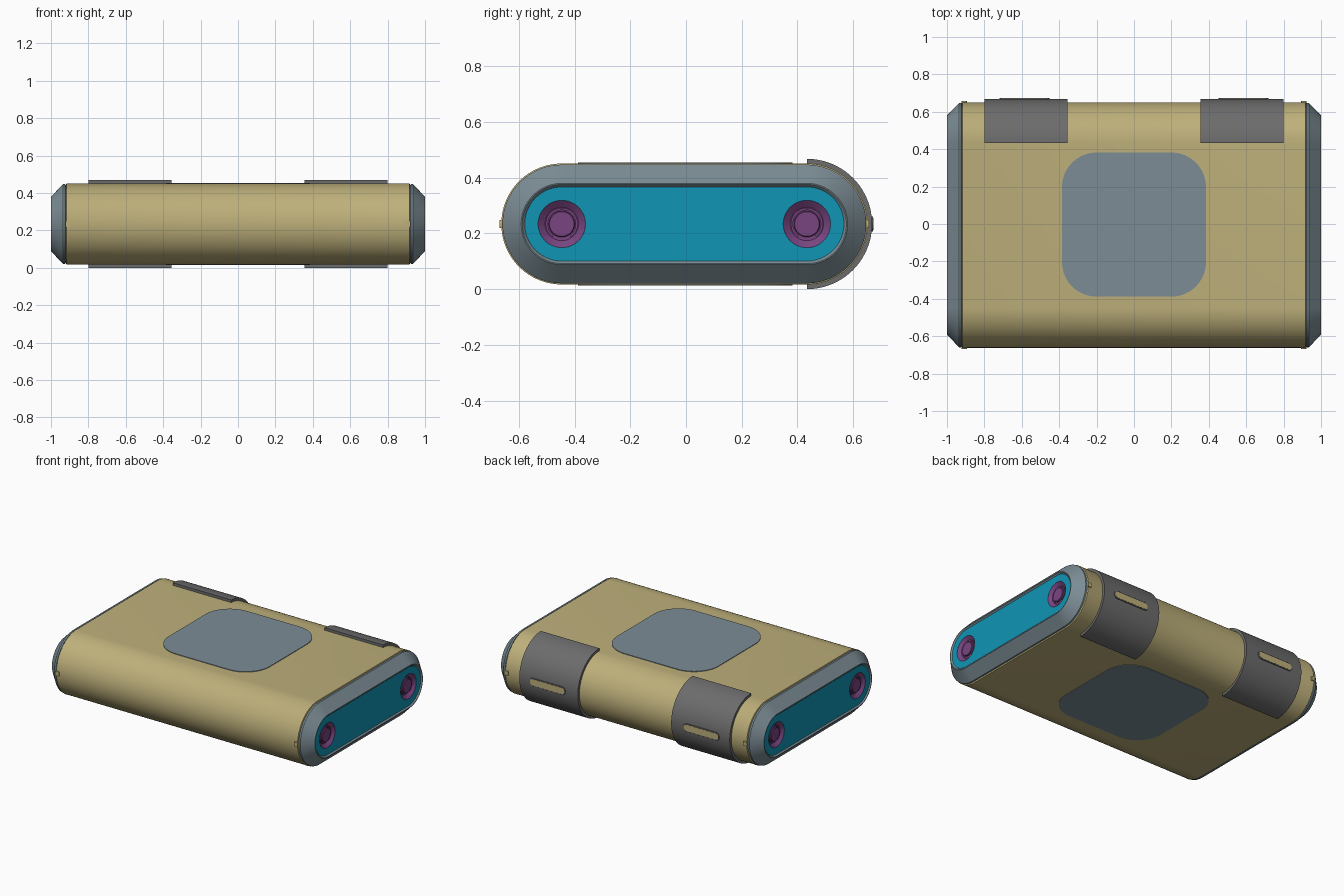
import bpy, bmesh
from math import sin, cos, pi, radians
from mathutils import Vector

cube = bpy.data.objects.get("Cube")
if cube:
    bpy.data.objects.remove(cube, do_unlink=True)


def material(name, rgb):
    m = bpy.data.materials.new(name)
    m.use_nodes = True
    m.diffuse_color = (*rgb, 1)
    m.node_tree.nodes["Principled BSDF"].inputs["Base Color"].default_value = (*rgb, 1)
    return m


TAN = material("tan", (0.51, 0.43, 0.195))
SLATE = material("slate_grey", (0.2, 0.265, 0.3))
DARK = material("dark_grey", (0.15, 0.15, 0.15))
TEAL = material("teal", (0.005, 0.3, 0.46))
PURPLE = material("purple", (0.19, 0.06, 0.22))

CY, CZ = -0.006, 0.234      # centre of the side profile
SPINE, R = 0.44, 0.216      # half distance between the round ends, their radius
parts = []

AXES = {
    "x": lambda u, v, h: Vector((h, u, v)),
    "y": lambda u, v, h: Vector((u, h, v)),
    "z": lambda u, v, h: Vector((u, v, h)),
}


def finish(name, bm, mat, recalc=True):
    bmesh.ops.remove_doubles(bm, verts=bm.verts, dist=0.00005)
    if recalc:
        bmesh.ops.recalc_face_normals(bm, faces=bm.faces)
    mesh = bpy.data.meshes.new(name)
    bm.to_mesh(mesh)
    bm.free()
    mesh.materials.append(mat)
    ob = bpy.data.objects.new(name, mesh)
    bpy.context.collection.objects.link(ob)
    parts.append(ob)
    return ob


def ring(bm, axis, centre, half, r, h, n=16):
    """Rounded rectangle of vertices; half is the offset of the corner centres."""
    out = []
    for q, (su, sv) in enumerate(((1, 1), (-1, 1), (-1, -1), (1, -1))):
        for i in range(n + 1):
            a = (q + i / n) * pi / 2
            u = centre[0] + su * half[0] + r * cos(a)
            v = centre[1] + sv * half[1] + r * sin(a)
            out.append(bm.verts.new(AXES[axis](u, v, h)))
    return out


def loft(name, axis, centre, half, levels, mat, n=16):
    """Closed solid through rounded rectangles given as (height, radius)."""
    bm = bmesh.new()
    rings = [ring(bm, axis, centre, half, r, h, n) for h, r in levels]
    for a, b in zip(rings, rings[1:]):
        for i in range(len(a)):
            j = (i + 1) % len(a)
            bm.faces.new((a[i], a[j], b[j], b[i]))
    bm.faces.new(rings[0])
    bm.faces.new(rings[-1])
    bmesh.ops.dissolve_degenerate(bm, dist=0.00005, edges=bm.edges)
    return finish(name, bm, mat)


def arc_band(name, x0, x1, cy, ri, ro, start, end, mat, n=40):
    """Curved strip of rectangular section around an x axis."""
    bm = bmesh.new()
    rows = []
    for i in range(n + 1):
        a = radians(start + (end - start) * i / n)
        rows.append([bm.verts.new((x, cy + r * cos(a), CZ + r * sin(a)))
                     for x, r in ((x0, ri), (x1, ri), (x1, ro), (x0, ro))])
    for a, b in zip(rows, rows[1:]):
        for k in range(4):
            m = (k + 1) % 4
            bm.faces.new((a[k], a[m], b[m], b[k]))
    bm.faces.new(rows[0])
    bm.faces.new(rows[-1])
    return finish(name, bm, mat)


def end_panel(name, x, side):
    """Flat panel with two round holes."""
    bm = bmesh.new()
    loops = [ring(bm, "x", (CY, CZ), (SPINE, 0), 0.133, x)]
    loops += [ring(bm, "x", (CY + s * SPINE, CZ), (0, 0), 0.085, x) for s in (-1, 1)]
    bmesh.ops.remove_doubles(bm, verts=bm.verts, dist=0.00005)
    for loop in loops:
        loop = [v for v in loop if v.is_valid]
        for a, b in zip(loop, loop[1:] + loop[:1]):
            if bm.edges.get((a, b)) is None:
                bm.edges.new((a, b))
    bmesh.ops.triangle_fill(bm, edges=bm.edges, use_beauty=True, normal=(side, 0, 0))
    for f in bm.faces:
        f.normal_update()
        if f.normal.x * side < 0:
            f.normal_flip()
    finish(name, bm, TEAL, recalc=False)


# Main body, with a fine lip at each end
loft("body", "x", (CY, CZ), (SPINE, 0),
     [(-0.92, 0.208), (-0.917, 0.217), (-0.905, 0.217), (-0.9, R),
      (0.9, R), (0.905, 0.217), (0.917, 0.217), (0.92, 0.208)], TAN, 24)

# Rounded square pads on the top and bottom
for name, s in (("top_pad", 1), ("bottom_pad", -1)):
    loft(name, "z", (0, -0.003), (0.2, 0.2),
         [(CZ + s * 0.2, 0.185), (CZ + s * (R + 0.004), 0.185)], SLATE)

for side, s in (("left", 1), ("right", -1)):
    # Chamfered end cap with a recessed panel
    loft(side + "_end_cap", "x", (CY, CZ), (SPINE, 0),
         [(s * x, r) for x, r in ((0.9, 0.2), (0.922, 0.208), (0.924, 0.213),
                                  (0.935, 0.213), (1.0, 0.146), (1.0, 0.142),
                                  (0.99, 0.133), (0.95, 0.133))], SLATE, 24)
    end_panel(side + "_end_panel", s * 0.992, s)

    # Countersunk fasteners, each with an open retaining ring
    for where, t in (("back", 1), ("front", -1)):
        cy = CY + t * SPINE
        loft(f"{side}_{where}_fastener", "x", (cy, CZ), (0, 0),
             [(s * x, r) for x, r in ((0.94, 0.085), (0.992, 0.085), (0.972, 0.06),
                                      (0.972, 0.047), (0.982, 0.047), (0.985, 0.044))],
             PURPLE, 10)
        arc_band(f"{side}_{where}_retaining_ring", s * 0.965, s * 0.979, cy,
                 0.05, 0.058, -55, 235, PURPLE)

        # Small latch tab on the body edge
        y = CY + t * (SPINE + R)
        loft(f"{side}_{where}_latch", "y", (s * 0.908, CZ), (0.01, 0.011),
             [(y - t * 0.02, 0.004), (y + t * 0.007, 0.004)], TAN, 2)

    # Wrap-around clip on the back with a raised slot
    x0, x1 = s * 0.355, s * 0.8
    arc_band(side + "_clip", x0, x1, CY + SPINE, 0.214, 0.234, -90, 90, DARK)
    mid = (s * 0.585, CZ)
    loft(side + "_slot_rim", "y", mid, (0.11, 0),
         [(0.65, 0.027), (0.671, 0.027), (0.672, 0.026)], DARK, 8)
    loft(side + "_slot", "y", mid, (0.11, 0),
         [(0.66, 0.021), (0.673, 0.021)], TAN, 8)

# Smooth shading with crisp edges
bpy.ops.object.select_all(action="DESELECT")
for ob in parts:
    ob.select_set(True)
bpy.context.view_layer.objects.active = parts[0]
bpy.ops.object.shade_smooth_by_angle(angle=radians(25))
